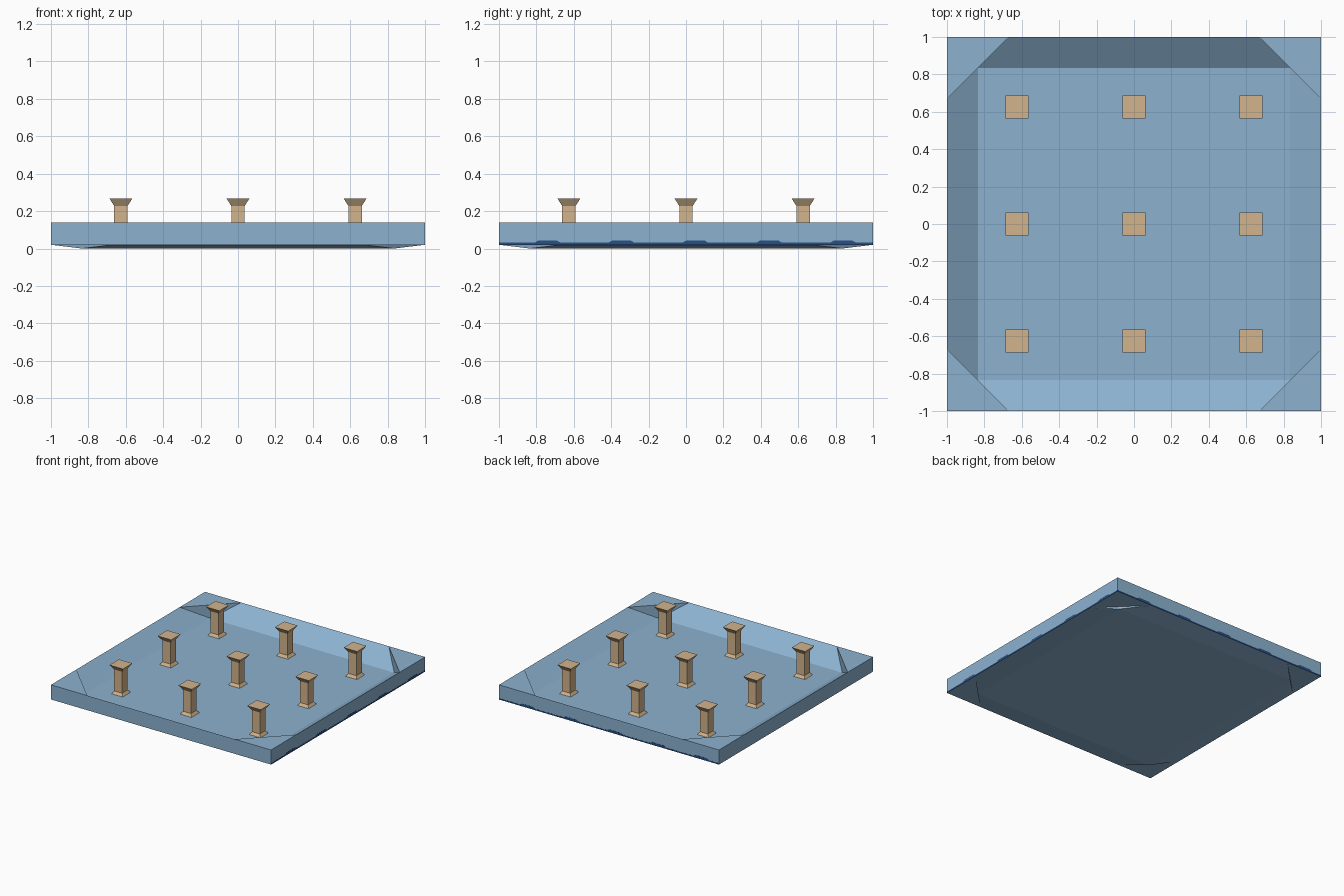
import bpy, bmesh

if "Cube" in bpy.data.objects:
    bpy.data.objects.remove(bpy.data.objects["Cube"])

def srgb(r, g, b):
    f = lambda c: ((c / 255 + 0.055) / 1.055) ** 2.4 if c > 10 else c / 255 / 12.92
    return (f(r), f(g), f(b), 1)

def material(name, rgb):
    m = bpy.data.materials.new(name)
    m.diffuse_color = srgb(*rgb)
    m.use_nodes = True
    m.node_tree.nodes["Principled BSDF"].inputs["Base Color"].default_value = m.diffuse_color
    return m

BLUE = material("pale_blue", (140, 178, 208))
TAN = material("tan", (210, 180, 140))
NAVY = material("navy", (40, 80, 132))

def finish(name, bm, mat):
    bmesh.ops.remove_doubles(bm, verts=bm.verts, dist=1e-5)
    bmesh.ops.recalc_face_normals(bm, faces=bm.faces)
    me = bpy.data.meshes.new(name)
    bm.to_mesh(me)
    bm.free()
    me.materials.append(mat)
    ob = bpy.data.objects.new(name, me)
    bpy.context.collection.objects.link(ob)
    return ob

def turn(p, k):
    x, y, z = p
    for _ in range(k):
        x, y = -y, x
    return (x, y, z)

def face(bm, pts, k=0):
    bm.faces.new([bm.verts.new(turn(p, k)) for p in pts])

# Basin slab: sloped sides, flat corner triangles, upright diagonal corner walls
CUT, INNER = 0.67, 0.835
RIM_TOP, FLOOR, RIM_LOW, BASE = 0.14, 0.03, 0.02, 0.0
bm = bmesh.new()
for rim, mid in ((RIM_TOP, FLOOR), (RIM_LOW, BASE)):
    for k in range(4):
        a, b, c = (1, CUT, rim), (CUT, 1, rim), (INNER, INNER, mid)
        face(bm, [a, (1, 1, rim), b], k)                      # corner
        face(bm, [a, b, c], k)                                # diagonal wall
        face(bm, [(1, -CUT, rim), a, c, (INNER, -INNER, mid)], k)  # slope
    face(bm, [turn((INNER, INNER, mid), k) for k in range(4)])     # flat middle
for k in range(4):                                            # outer sides
    ys = (-1, -CUT, CUT, 1)
    face(bm, [(1, y, RIM_LOW) for y in ys] + [(1, y, RIM_TOP) for y in reversed(ys)], k)
finish("basin_slab", bm, BLUE)

# Square pillars with flared base and cap: (height, half width)
PROFILE = [(0.025, 0.055), (0.052, 0.036), (0.228, 0.036), (0.267, 0.061)]

def pillar(name, cx, cy):
    bm = bmesh.new()
    rings = []
    for z, h in PROFILE:
        rings.append([bm.verts.new((cx + sx * h, cy + sy * h, z))
                      for sx, sy in ((-1, -1), (1, -1), (1, 1), (-1, 1))])
    for lo, hi in zip(rings, rings[1:]):
        for i in range(4):
            j = (i + 1) % 4
            bm.faces.new((lo[i], lo[j], hi[j], hi[i]))
    bm.faces.new(rings[0][::-1])
    bm.faces.new(rings[-1])
    finish(name, bm, TAN)

for i in range(3):
    for j in range(3):
        pillar(f"pillar_{i}_{j}", (i - 1) * 0.626, (j - 1) * 0.626)

# Thin uneven navy band low on the right and back sides
def band(name, k):
    bm = bmesh.new()
    outline = [(-1, 0.02), (1, 0.02), (1, 0.031)]
    for n in range(2, -3, -1):
        c = n * 0.395 + 0.05
        outline += [(c + 0.07, 0.031), (c + 0.05, 0.042), (c - 0.05, 0.042), (c - 0.07, 0.031)]
    outline.append((-1, 0.031))
    front = [bm.verts.new(turn((1.001, y, z), k)) for y, z in outline]
    back = [bm.verts.new(turn((0.999, y, z), k)) for y, z in outline]
    bm.faces.new(front)
    bm.faces.new(back[::-1])
    for i in range(len(front)):
        j = (i + 1) % len(front)
        bm.faces.new((front[i], back[i], back[j], front[j]))
    finish(name, bm, NAVY)

band("right_band", 0)
band("back_band", 1)
